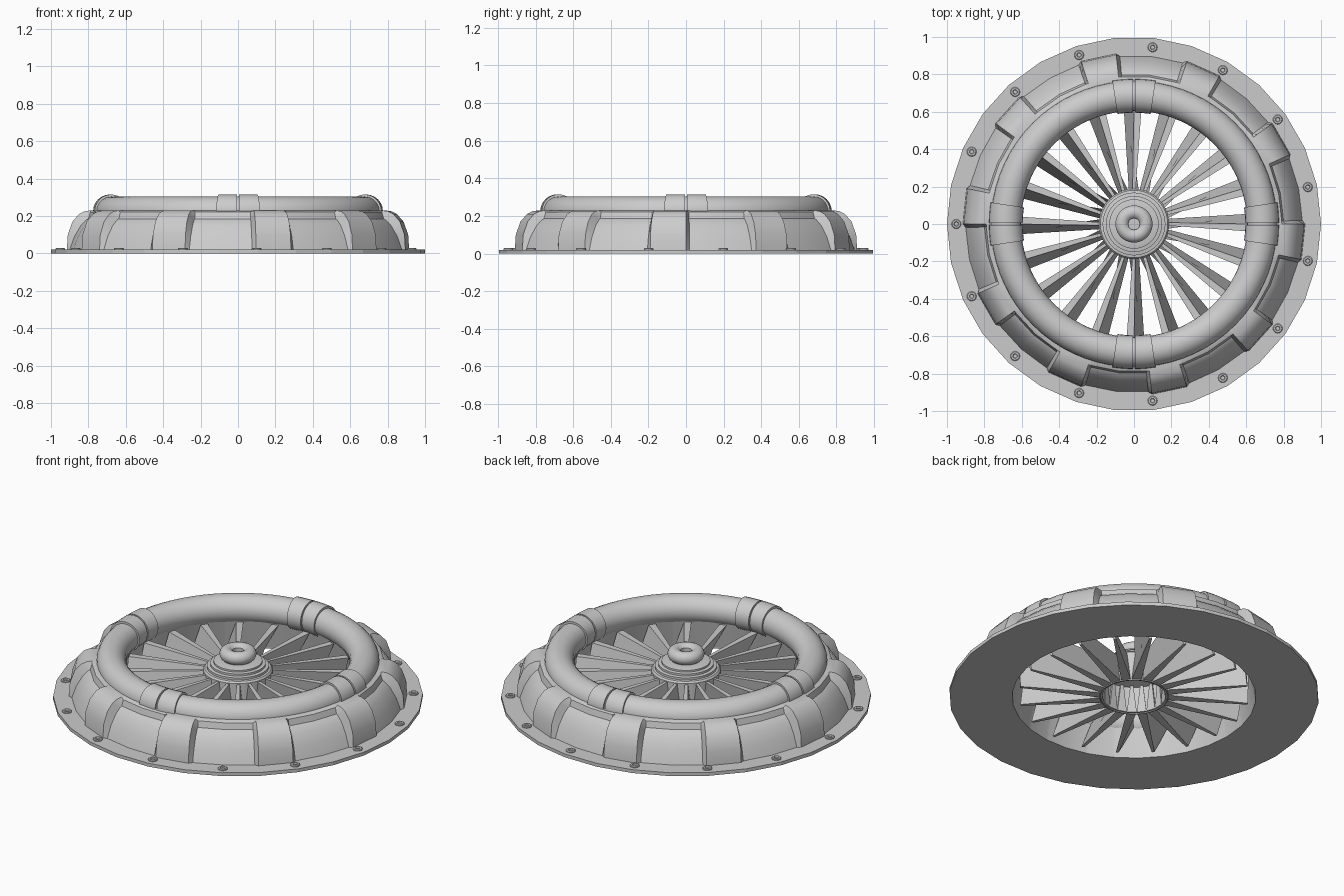
import bpy, bmesh
from math import sin, cos, pi, radians

if "Cube" in bpy.data.objects:
    bpy.data.objects.remove(bpy.data.objects["Cube"])


def finish(name, bm, smooth=35):
    bmesh.ops.recalc_face_normals(bm, faces=bm.faces[:])
    me = bpy.data.meshes.new(name)
    bm.to_mesh(me)
    bm.free()
    if smooth:
        for p in me.polygons:
            p.use_smooth = True
        me.set_sharp_from_angle(angle=radians(smooth))
    ob = bpy.data.objects.new(name, me)
    bpy.context.collection.objects.link(ob)
    return ob


def loft(bm, sections, around=True, ring=False, caps=False):
    """Skin (angle in degrees, [(radius, z)...]) sections placed about the z axis."""
    rows = [[bm.verts.new((r * cos(radians(a)), r * sin(radians(a)), z)) for r, z in prof]
            for a, prof in sections]
    n, m = len(rows), len(rows[0])
    for i in range(n if around else n - 1):
        for j in range(m if ring else m - 1):
            a, b = rows[i], rows[(i + 1) % n]
            k = (j + 1) % m
            bm.faces.new((a[j], b[j], b[k], a[k]))
    if caps:
        bm.faces.new(rows[0])
        bm.faces.new(rows[-1])


def lathe(name, prof, segs, ring=False, smooth=35):
    bm = bmesh.new()
    loft(bm, [(360 * i / segs, prof) for i in range(segs)], ring=ring)
    return finish(name, bm, smooth)


def circle(R, z, r, n=20):
    return [(R + r * cos(2 * pi * i / n), z + r * sin(2 * pi * i / n)) for i in range(n)]


# Base flange, 30 sided
lathe("base_flange", [(0.66, 0), (1.0, 0), (1.0, 0.02), (0.66, 0.02)], 30, ring=True, smooth=0)

# Housing: ten raised pads alternating with double-width recesses
inner = [(0.615, 0.23), (0.66, 0.0)]
pad = [(0.915, 0.02), (0.91, 0.10), (0.885, 0.17), (0.85, 0.21),
       (0.82, 0.225), (0.79, 0.229), (0.77, 0.23)] + inner
recess = [(0.90, 0.02), (0.875, 0.09), (0.84, 0.15), (0.81, 0.18),
          (0.80, 0.185), (0.79, 0.22), (0.77, 0.23)] + inner
cols = []
for k in range(10):
    a = 24 + 36 * k
    cols += [(a, pad), (a + 12, pad), (a + 13.2, recess), (a + 24, recess), (a + 34.8, recess)]
bm = bmesh.new()
loft(bm, cols)
finish("housing", bm, 32)

# Rim tube
lathe("rim_tube", circle(0.685, 0.222, 0.081), 72, ring=True)

# Four two-part clamps around the tube
bm = bmesh.new()
for q in range(4):
    for s in (-1, 1):
        secs = [(90 * q + s * t, circle(0.685, 0.225, 0.09, 24)) for t in (0.4, 2.5, 4.5, 6.5, 8.6)]
        loft(bm, secs, around=False, ring=True, caps=True)
finish("tube_clamps", bm)

# Fifteen bolts with sunken centres
bolt = [(0.026, 0.018), (0.026, 0.025), (0.022, 0.029), (0.013, 0.029), (0.010, 0.023), (0.0005, 0.023)]
bm = bmesh.new()
for k in range(15):
    a = radians(12 + 24 * k)
    before = len(bm.verts)
    loft(bm, [(30 * i, bolt) for i in range(12)])
    bm.verts.ensure_lookup_table()
    bmesh.ops.translate(bm, verts=bm.verts[before:], vec=(0.95 * cos(a), 0.95 * sin(a), 0))
finish("flange_bolts", bm)

# Twenty twisted blades: (radius, sideways offset, z), root then tip
root = [(0.17, -0.027, 0.005), (0.17, 0.027, 0.005), (0.17, 0.008, 0.17), (0.17, -0.008, 0.17)]
tip = [(0.62, 0.040, 0.01), (0.62, 0.055, 0.01), (0.62, 0.00, 0.165), (0.62, -0.04, 0.165)]
bm = bmesh.new()
for k in range(20):
    a = 2 * pi * k / 20
    r0, r1 = [[bm.verts.new((r * cos(a) - t * sin(a), r * sin(a) + t * cos(a), z)) for r, t, z in sec]
              for sec in (root, tip)]
    for i in range(4):
        j = (i + 1) % 4
        bm.faces.new((r0[i], r0[j], r1[j], r1[i]))
    bm.faces.new(r0)
    bm.faces.new(r1)
finish("fan_blades", bm, 0)

# Hollow stepped hub
lathe("hub", [(0.182, 0.0), (0.188, 0.0), (0.188, 0.175), (0.18, 0.185), (0.168, 0.187), (0.168, 0.2),
              (0.15, 0.203), (0.15, 0.215), (0.132, 0.218), (0.132, 0.228), (0.115, 0.232),
              (0.06, 0.232), (0.06, 0.19), (0.182, 0.165)], 40, ring=True)

# Rounded knob with a sunken hole
knob = [(0.06, 0.228)] + [(0.063 + 0.037 * cos(radians(t)), 0.268 + 0.037 * sin(radians(t)))
                          for t in range(-80, 151, 23)]
knob += [(0.031, 0.26), (0.0005, 0.26)]
lathe("hub_knob", knob, 40)
